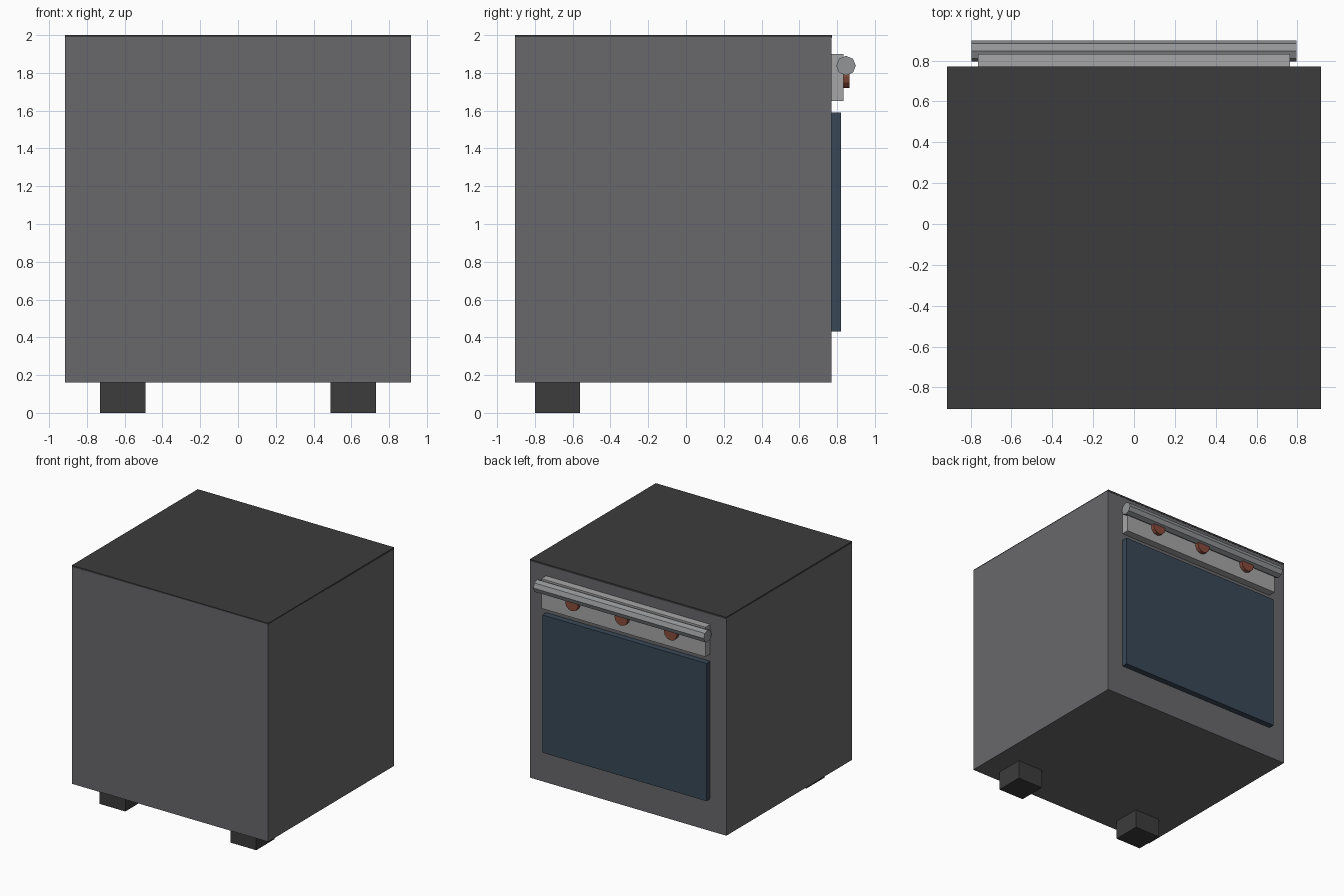
import bpy, math

if "Cube" in bpy.data.objects:
    bpy.data.objects.remove(bpy.data.objects["Cube"])


def material(name, rgb):
    m = bpy.data.materials.new(name)
    m.diffuse_color = (*rgb, 1)
    m.use_nodes = True
    m.node_tree.nodes["Principled BSDF"].inputs["Base Color"].default_value = m.diffuse_color
    return m


DARK = material("dark", (0.045, 0.045, 0.047))
STEEL = material("steel", (0.14, 0.14, 0.15))
PANEL = material("panel", (0.38, 0.38, 0.38))
METAL = material("metal", (0.29, 0.30, 0.31))
GLASS = material("glass", (0.04, 0.065, 0.095))
RED = material("red", (0.25, 0.07, 0.045))


def box(name, lo, hi, mat):
    """Box between two opposite corners."""
    centre = [(a + b) / 2 for a, b in zip(lo, hi)]
    bpy.ops.mesh.primitive_cube_add(size=1, location=centre)
    ob = bpy.context.object
    ob.name = name
    ob.scale = [b - a for a, b in zip(lo, hi)]
    bpy.ops.object.transform_apply(location=False, rotation=False, scale=True)
    ob.data.materials.append(mat)
    return ob


def cylinder(name, centre, radius, depth, sides, rotation, mat):
    bpy.ops.mesh.primitive_cylinder_add(vertices=sides, radius=radius, depth=depth,
                                        location=centre, rotation=rotation)
    ob = bpy.context.object
    ob.name = name
    ob.data.materials.append(mat)
    return ob


# Cabinet and thin top plate
box("oven_body", (-0.915, -0.905, 0.16), (0.915, 0.77, 1.99), STEEL)
box("top_plate", (-0.915, -0.905, 1.985), (0.915, 0.772, 2.0), DARK)

# Door glass and control panel on the +y side
box("door_glass", (-0.765, 0.76, 0.43), (0.765, 0.82, 1.59), GLASS)
box("control_panel", (-0.765, 0.76, 1.65), (0.765, 0.833, 1.90), PANEL)

# Octagonal handle bar
cylinder("handle", (0, 0.847, 1.838), 0.052, 1.59, 8, (0, math.pi / 2, 0), METAL)

# Row of knobs
for i in (-1, 0, 1):
    cylinder("knob", (i * 0.46, 0.842, 1.78), 0.06, 0.045, 12, (math.pi / 2, 0, 0), RED)

# Two feet
for side in (-1, 1):
    x = side * 0.61
    box("foot", (x - 0.12, -0.80, 0), (x + 0.12, -0.56, 0.17), DARK)
